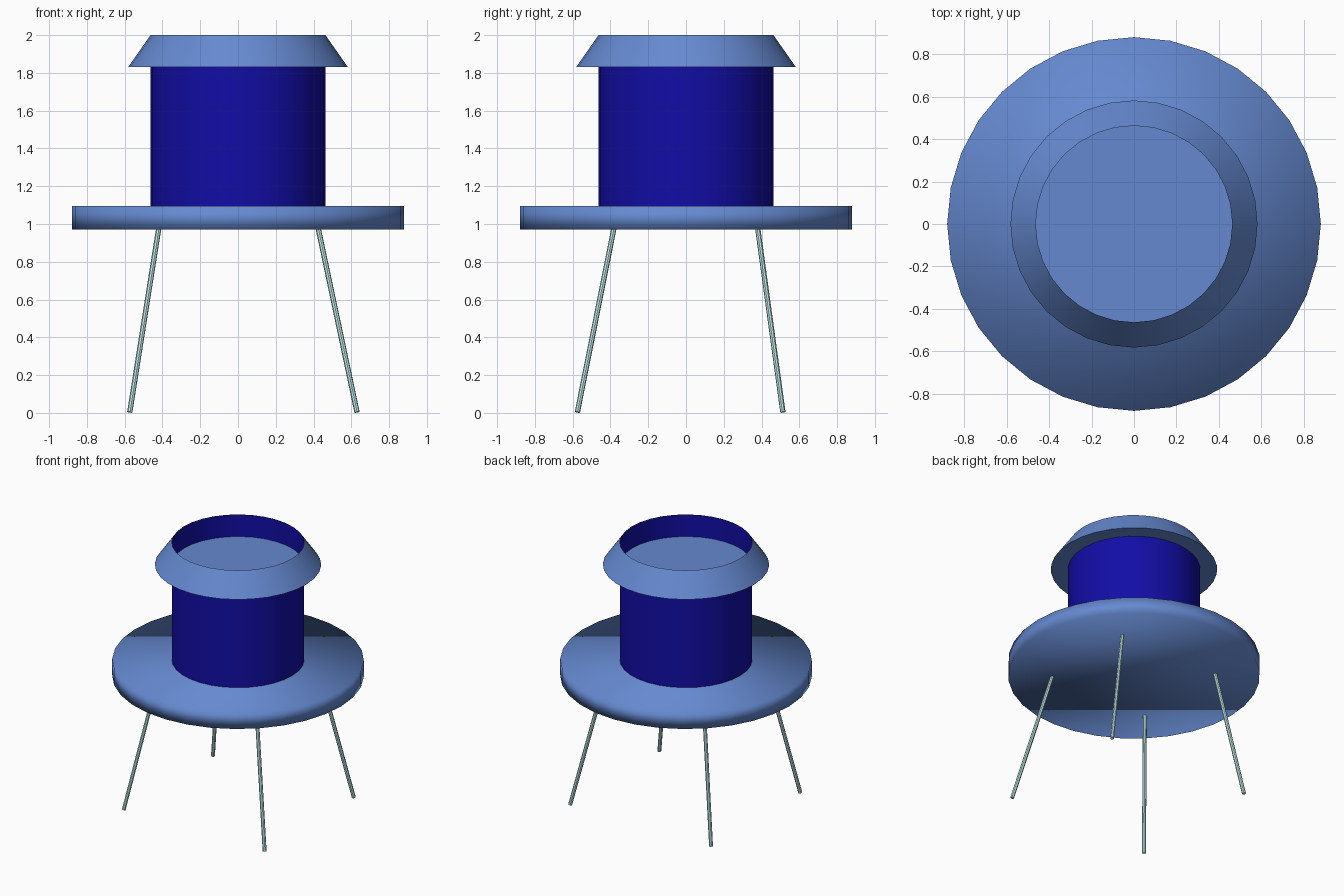
import bpy, bmesh
from mathutils import Vector

if "Cube" in bpy.data.objects:
    bpy.data.objects.remove(bpy.data.objects["Cube"])


def material(name, color):
    mat = bpy.data.materials.new(name)
    mat.diffuse_color = (*color, 1)
    mat.use_nodes = True
    mat.node_tree.nodes["Principled BSDF"].inputs["Base Color"].default_value = mat.diffuse_color
    return mat


SOFT_BLUE = material("soft_blue", (0.13, 0.25, 0.63))
DEEP_BLUE = material("deep_blue", (0.006, 0.004, 0.38))
PALE_METAL = material("pale_metal", (0.52, 0.80, 0.80))


def drum(name, r_bottom, r_top, z0, z1, mat, segments=32, open_top=False, smooth_angle=0.6):
    """Round part standing on z; optionally with its top cap removed."""
    bm = bmesh.new()
    bmesh.ops.create_cone(bm, cap_ends=True, segments=segments, radius1=r_bottom,
                          radius2=r_top, depth=z1 - z0)
    bmesh.ops.translate(bm, verts=bm.verts, vec=(0, 0, (z0 + z1) / 2))
    # put corners on the axes
    if open_top:
        caps = [f for f in bm.faces if f.normal.z > 0.99]
        bmesh.ops.delete(bm, geom=caps, context='FACES_ONLY')
    mesh = bpy.data.meshes.new(name)
    bm.to_mesh(mesh)
    bm.free()
    obj = bpy.data.objects.new(name, mesh)
    bpy.context.collection.objects.link(obj)
    mesh.materials.append(mat)
    bpy.ops.object.select_all(action='DESELECT')
    obj.select_set(True)
    bpy.context.view_layer.objects.active = obj
    bpy.ops.object.shade_smooth_by_angle(angle=smooth_angle)
    return obj


# Round table slab, softly shaded over its edges
drum("round_top", 0.88, 0.88, 0.97, 1.095, SOFT_BLUE, smooth_angle=3.1)

# Open drum body standing on the slab
drum("drum_body", 0.463, 0.463, 1.09, 2.0, DEEP_BLUE, open_top=True)

# Sloping collar: its flat underside also closes the drum like a floor
drum("flared_collar", 0.582, 0.463, 1.83, 2.0, SOFT_BLUE, open_top=True)

# Four thin splayed legs
LEG_RADIUS = 0.014
for side, x_top, x_foot in (("left", -0.42, -0.573), ("right", 0.425, 0.63)):
    for end, y_top, y_foot in (("front", -0.382, -0.575), ("back", 0.38, 0.513)):
        foot, top = Vector((x_foot, y_foot, 0.004)), Vector((x_top, y_top, 0.975))
        axis = top - foot
        leg = drum(f"{end}_{side}_leg", LEG_RADIUS, LEG_RADIUS, 0, axis.length,
                   PALE_METAL, segments=8)
        leg.rotation_euler = axis.to_track_quat('Z', 'Y').to_euler()
        leg.location = foot
